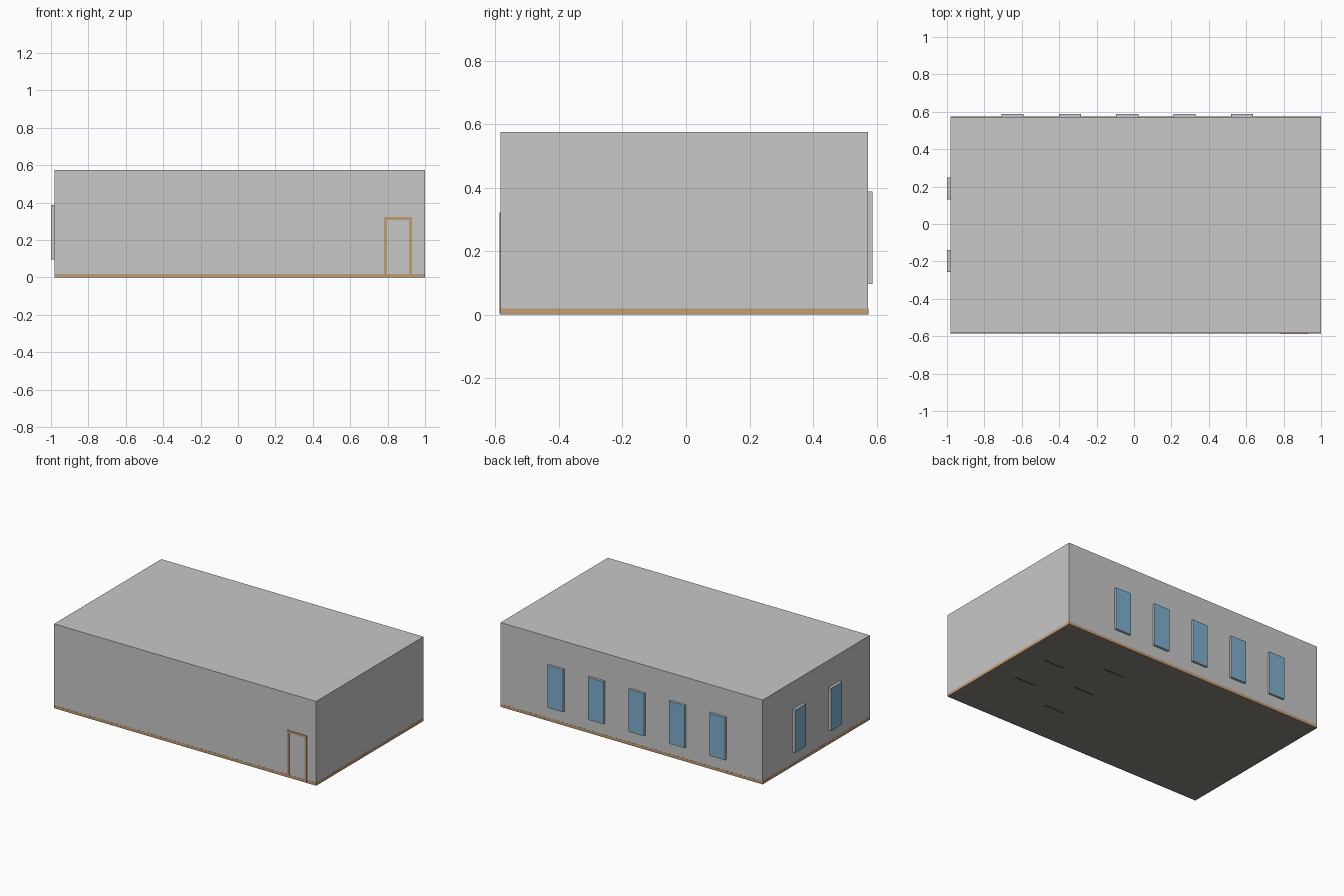
import bpy, bmesh
from mathutils import Vector

if "Cube" in bpy.data.objects:
    bpy.data.objects.remove(bpy.data.objects["Cube"])


def material(name, rgb):
    m = bpy.data.materials.new(name)
    m.diffuse_color = (*rgb, 1)
    m.use_nodes = True
    m.node_tree.nodes["Principled BSDF"].inputs["Base Color"].default_value = m.diffuse_color
    return m


WALL = material("wall grey", (0.58, 0.58, 0.58))
WOOD = material("wood trim", (0.55, 0.34, 0.175))
GLASS = material("window glass", (0.21, 0.43, 0.62))
FLOOR = material("floor dark", (0.25, 0.235, 0.20))
DARK = material("base dark", (0.09, 0.085, 0.08))


def box(name, lo, hi, mat, extra=None, facing=None):
    """Box from corner to corner; faces pointing along 'facing' get 'extra'."""
    lo, hi = Vector(lo), Vector(hi)
    bm = bmesh.new()
    bmesh.ops.create_cube(bm, size=1)
    for v in bm.verts:
        v.co = (lo + hi) / 2 + v.co * (hi - lo)
    bm.normal_update()
    mesh = bpy.data.meshes.new(name)
    mesh.materials.append(mat)
    if extra:
        mesh.materials.append(extra)
        for f in bm.faces:
            if f.normal.dot(Vector(facing)) > 0.9:
                f.material_index = 1
    bm.to_mesh(mesh)
    bm.free()
    ob = bpy.data.objects.new(name, mesh)
    bpy.context.collection.objects.link(ob)
    return ob


X0, X1, Y0, Y1, H = -0.98, 0.999, -0.584, 0.573, 0.575

# Room shell with a dark floor underneath
box("room_shell", (X0, Y0, 0.001), (X1, Y1, H), WALL, FLOOR, (0, 0, -1))

# Baseboards: thin plates around the foot of each wall
T, BH = 0.001, 0.019
box("baseboard_front", (X0, Y0 - T, 0), (X1, Y0 + T, BH), WOOD)
box("baseboard_back", (X0, Y1 - T, 0), (X1, Y1 + T, BH), WOOD)
box("baseboard_left", (X0 - T, Y0, 0), (X0 + T, Y1, BH), WOOD)
box("baseboard_right", (X1 - T, Y0, 0), (X1 + T, Y1, BH), WOOD)

# Door frame on the front wall
DX0, DX1, DH, DW, DY = 0.781, 0.929, 0.322, 0.015, Y0 - 0.004
box("door_jamb_left", (DX0, DY, 0.003), (DX0 + DW, Y0 + T, DH), WOOD)
box("door_jamb_right", (DX1 - DW, DY, 0.003), (DX1, Y0 + T, DH), WOOD)
box("door_lintel", (DX0 + DW, DY, DH - DW), (DX1 - DW, Y0 + T, DH), WOOD)

# Window bays: wall-coloured sides, glass on the outer face
WZ0, WZ1 = 0.097, 0.388
for i in range(5):
    cx = -0.649 + i * 0.3065
    box(f"back_window_{i + 1}", (cx - 0.059, Y1 - T, WZ0), (cx + 0.059, 0.588, WZ1),
        WALL, GLASS, (0, 1, 0))
for i, cy in enumerate((-0.198, 0.19)):
    box(f"left_window_{i + 1}", (-0.999, cy - 0.059, WZ0), (X0 + T, cy + 0.059, WZ1),
        WALL, GLASS, (-1, 0, 0))

# Narrow furniture feet showing through the floor, in two staggered rows
for cx, rows in ((0.40, (-0.285, 0.0, 0.285)), (0.755, (-0.14, 0.135))):
    for j, cy in enumerate(rows):
        box(f"furniture_foot_{cx:.1f}_{j + 1}", (cx - 0.075, cy - 0.006, 0),
            (cx + 0.075, cy + 0.006, 0.005), DARK)
